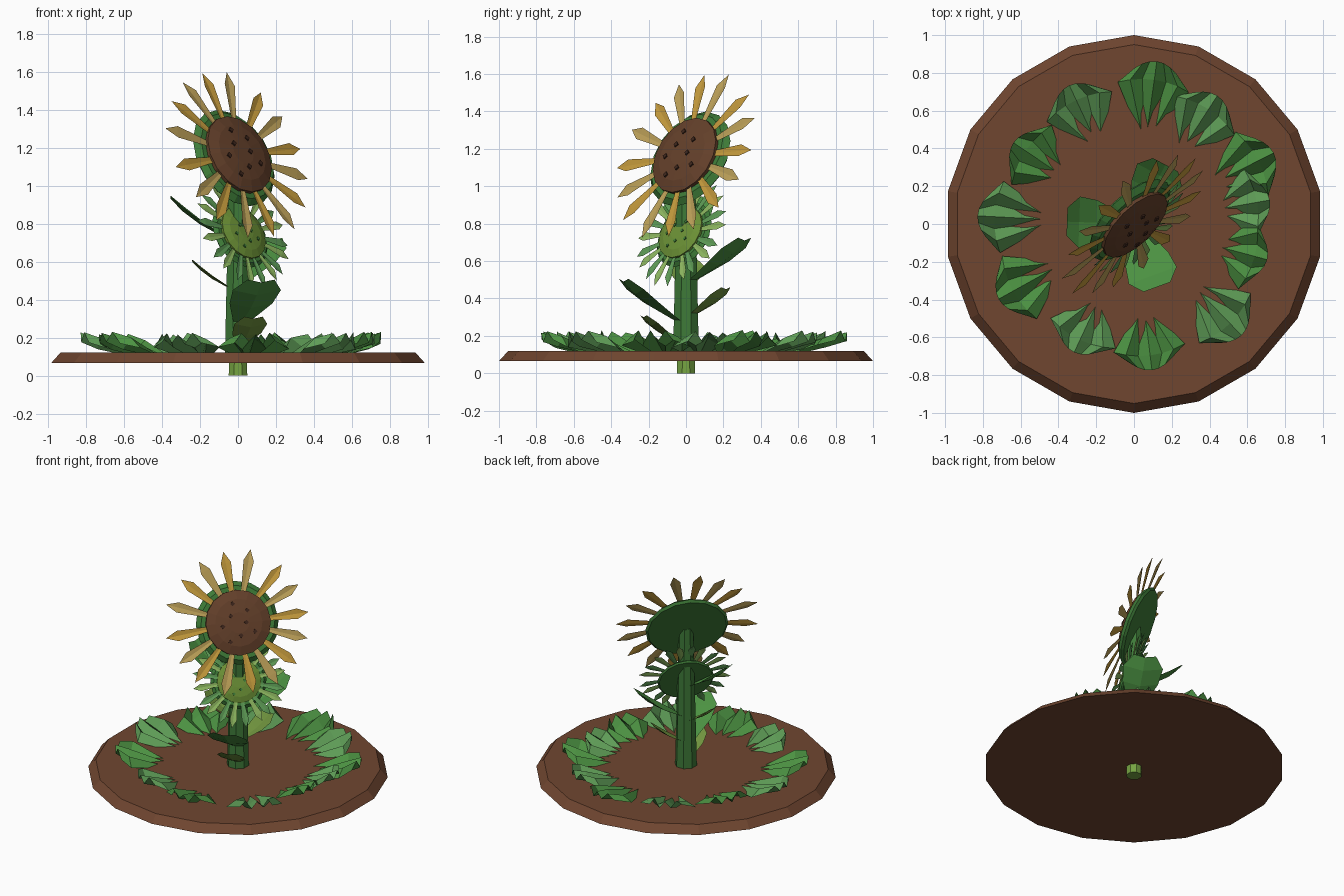
import bpy, bmesh, math, random
from mathutils import Matrix, Vector

if "Cube" in bpy.data.objects:
    bpy.data.objects.remove(bpy.data.objects["Cube"])

random.seed(4)


def material(name, r, g, b):
    lin = lambda c: ((c / 255 + 0.055) / 1.055) ** 2.4
    m = bpy.data.materials.new(name)
    m.diffuse_color = (lin(r), lin(g), lin(b), 1)
    m.use_nodes = True
    m.node_tree.nodes["Principled BSDF"].inputs["Base Color"].default_value = m.diffuse_color
    return m


SOIL = material("soil", 112, 70, 48)
STEM = material("stem_green", 62, 122, 56)
LIGHT_STEM = material("light_stem_green", 118, 164, 66)
LEAF_A = material("leaf_green", 76, 146, 66)
LEAF_B = material("pale_leaf_green", 94, 156, 86)
YOUNG = material("young_leaf_green", 112, 148, 62)
SEPAL = material("sepal_green", 62, 124, 56)
GOLD = material("gold_petal", 196, 154, 60)
GOLD_B = material("pale_gold_petal", 188, 160, 88)
BUD = material("bud_petal", 142, 184, 96)
BUD_B = material("bud_face", 108, 146, 54)
BROWN = material("seed_face", 100, 64, 42)
DARK = material("dark_seed", 62, 38, 28)


def mesh_object(name, verts, faces, mat, matrix=Matrix()):
    me = bpy.data.meshes.new(name)
    me.from_pydata([matrix @ Vector(v) for v in verts], [], faces)
    me.materials.append(mat)
    ob = bpy.data.objects.new(name, me)
    bpy.context.collection.objects.link(ob)
    return ob


def lathe(name, profile, sides, mat, matrix=Matrix(), phase=0.0):
    """Closed turned solid from (radius, z) points, bottom to top."""
    verts, faces = [], []
    for r, z in profile:
        for i in range(sides):
            a = phase + math.tau * i / sides
            verts.append((r * math.cos(a), r * math.sin(a), z))
    for k in range(len(profile) - 1):
        for i in range(sides):
            j = (i + 1) % sides
            faces.append((k * sides + i, k * sides + j,
                          (k + 1) * sides + j, (k + 1) * sides + i))
    faces.append(tuple(reversed(range(sides))))
    faces.append(tuple(range((len(profile) - 1) * sides, len(profile) * sides)))
    return mesh_object(name, verts, faces, mat, matrix)


def strip(name, rows, mat, matrix, fold=0.0):
    """Blade along +x from (distance, half width, height) rows, with a midrib."""
    verts, faces = [], []
    for x, w, z in rows:
        verts += [(x, -w, z), (x, 0, z - fold * w), (x, w, z)]
    for k in range(len(rows) - 1):
        for c in (0, 1):
            a = 3 * k + c
            faces.append((a, a + 3, a + 4, a + 1))
    ob = mesh_object(name, verts, faces, mat, matrix)
    bm = bmesh.new()
    bm.from_mesh(ob.data)
    bmesh.ops.remove_doubles(bm, verts=bm.verts, dist=1e-4)
    bm.to_mesh(ob.data)
    bm.free()
    return ob


# Soil mound and stems
lathe("soil_bed", [(1.0, 0.065), (0.95, 0.12)], 18, SOIL, phase=math.pi / 2)
lathe("main_stem", [(0.075, 0.08), (0.05, 1.13)], 8, STEM, phase=math.pi / 8)
lathe("inner_stem", [(0.053, 0.0), (0.036, 0.72)], 8, LIGHT_STEM, phase=math.pi / 8)


# Flower heads facing front right and tilted up
def flower(name, centre, scale, petals, petal_mats, face_mat, tip, width):
    t, q = math.radians(25), math.sqrt(0.5)
    right = Vector((q, q, 0))
    normal = Vector((math.cos(t) * q, -math.cos(t) * q, math.sin(t)))
    up = normal.cross(right)
    frame = Matrix.Translation(centre) @ Matrix((right, up, normal)).transposed().to_4x4()
    s = scale
    lathe(name + "_sepal_disc", [(0.265 * s, -0.05 * s), (0.28 * s, -0.035 * s),
                                 (0.25 * s, -0.005 * s)], 16, SEPAL, frame)
    lathe(name + "_seed_face", [(0.22 * s, -0.01 * s), (0.22 * s, 0.015 * s),
                                (0.16 * s, 0.035 * s), (0.07 * s, 0.045 * s)],
          16, face_mat, frame)
    for i in range(petals):
        a = math.tau * i / petals + math.radians(6 + random.uniform(-3, 3))
        L = tip * random.uniform(0.96, 1.01)
        rows = [(0.2 * s, width * 0.45, 0.005), (L * 0.84, width, 0.01), (L, 0, 0.0)]
        strip(f"{name}_petal_{i}", rows, petal_mats[i % 2],
              frame @ Matrix.Rotation(a, 4, 'Z'), 0.2)
    for i in range(8):
        a, r = i * 2.4, 0.05 * s * math.sqrt(i + 1)
        d = 0.012 * s
        z = (0.045 - max(0, r / s - 0.07) * 0.11) * s
        lathe(f"{name}_seed_{i}", [(1.3 * d, z - d), (1.3 * d, z + 0.6 * d)], 4,
              DARK if face_mat is BROWN else SEPAL,
              frame @ Matrix.Translation((r * math.cos(a), r * math.sin(a), 0)))


flower("bloom", (0, 0, 1.16), 1.0, 16, (GOLD, GOLD_B), BROWN, 0.497, 0.035)
flower("bud", (0.025, -0.025, 0.75), 0.68, 20, (BUD, LEAF_B), BUD_B, 0.32, 0.024)


# Rising leaves on the stems: three large, three small
def stem_leaf(name, azimuth, z, size, mat):
    rows = [(0.03, 0.035, 0), (0.2, 0.12, 0.11), (0.29, 0.135, 0.18), (0.355, 0.075, 0.235)]
    m = (Matrix.Translation((0, 0, z)) @ Matrix.Rotation(math.radians(azimuth), 4, 'Z')
         @ Matrix.Scale(size, 4))
    strip(name, rows, mat, m, 0.2)


for i, az in enumerate((-70, 62, 178)):
    stem_leaf(f"large_leaf_{i}", az, 0.27 + 0.22 * i, 1.0, LEAF_A)
    stem_leaf(f"small_leaf_{i}", az, 0.15 + 0.15 * i, 0.68, YOUNG)


# Ring of pleated ground leaves: angle, outer radius
ring = [(82, .87), (115, .81), (146, .77), (177, .83), (209, .82), (245, .75),
        (277, .78), (314, .82), (345, .73), (10, .73), (27, .83), (57, .81)]
for n, (az, outer) in enumerate(ring):
    verts, faces = [(0.42, 0, 0.10)], []
    for f, w, z in ((0.25, 0.065, 0.105), (0.78, 0.19, 0.165), (1.0, 0.11, 0.195)):
        for c in range(7):
            u = c / 3 - 1
            pleat = (0.028 if c % 2 else -0.022) * min(1, f + 0.3) + random.uniform(-.008, .008)
            x = 0.42 + (outer - 0.42) * f - 0.05 * u * u * f
            verts.append((x, w * u, z + pleat))
    for c in range(6):
        faces.append((0, 1 + c, 2 + c))
        for k in (1, 8):
            faces.append((k + c, k + 7 + c, k + 8 + c, k + 1 + c))
    mesh_object(f"ground_leaf_{n}", verts, faces, LEAF_B if n % 2 else LEAF_A,
                Matrix.Rotation(math.radians(az), 4, 'Z'))
